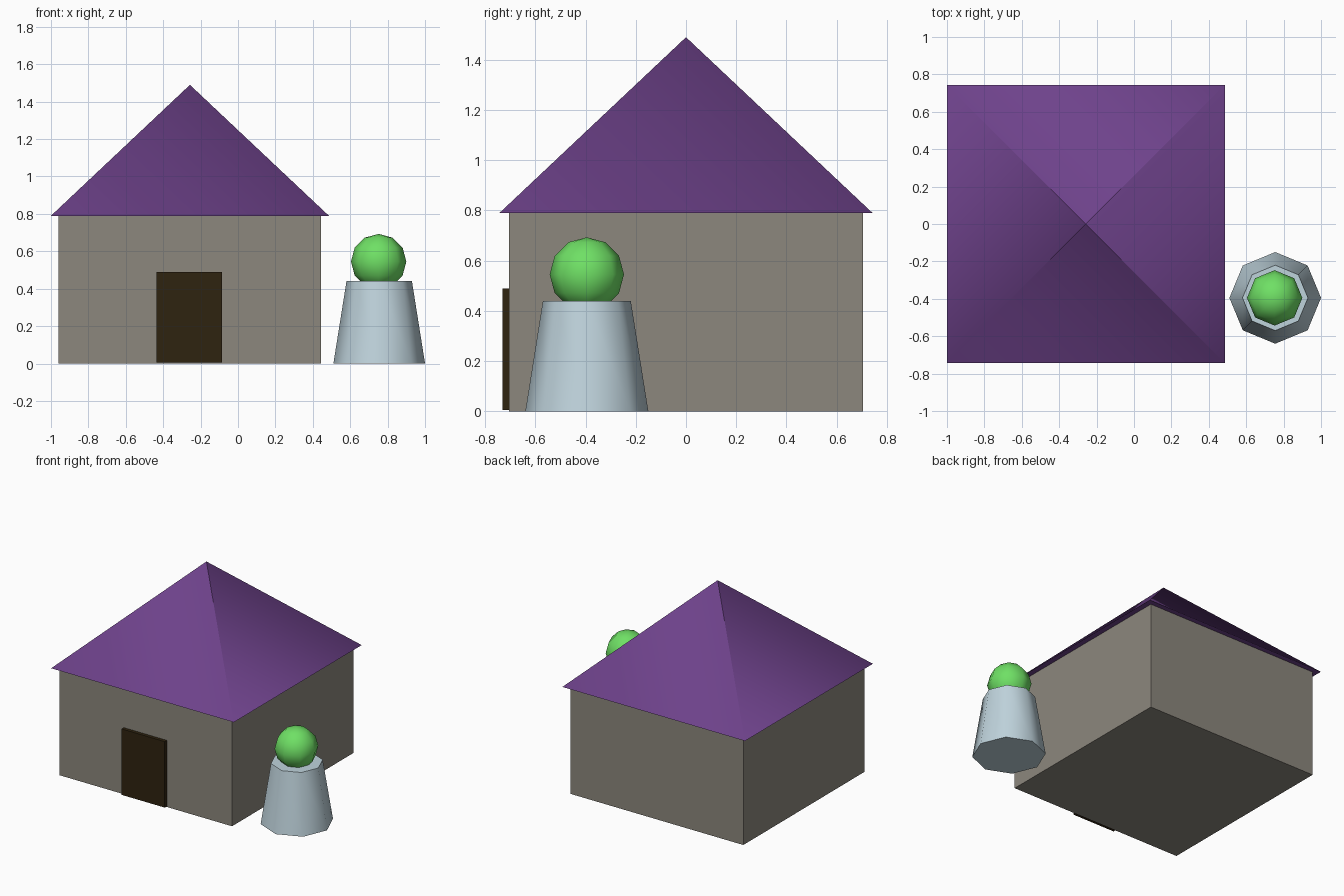
import bpy
import math
from mathutils import Vector

cube = bpy.data.objects.get("Cube")
if cube:
    bpy.data.objects.remove(cube, do_unlink=True)


def material(name, hex_code):
    def linear(c):
        return c / 12.92 if c <= 0.04045 else ((c + 0.055) / 1.055) ** 2.4
    rgb = [linear(int(hex_code[i:i + 2], 16) / 255) for i in (0, 2, 4)]
    mat = bpy.data.materials.new(name)
    mat.use_nodes = True
    mat.diffuse_color = (*rgb, 1)
    mat.node_tree.nodes["Principled BSDF"].inputs["Base Color"].default_value = (*rgb, 1)
    return mat


def finish(name, mat):
    obj = bpy.context.object
    obj.name = obj.data.name = name
    obj.data.materials.append(mat)
    return obj


def box(name, mat, low, high):
    low, high = Vector(low), Vector(high)
    bpy.ops.mesh.primitive_cube_add(size=1, location=(low + high) / 2)
    bpy.context.object.scale = high - low
    bpy.ops.object.transform_apply(location=False, rotation=False, scale=True)
    return finish(name, mat)


stone = material("stone grey", "8c877d")
purple = material("roof purple", "6e428b")
wood = material("dark wood", "2f2310")
pale = material("pale blue grey", "bfd3dc")
green = material("bright green", "6fe065")

# House walls and door
box("walls", stone, (-0.96, -0.705, 0), (0.445, 0.705, 0.79))
box("door", wood, (-0.435, -0.73, 0.005), (-0.085, -0.695, 0.49))

# Pyramid roof, with the shading rounded around the eaves and creased at the peak
half, eaves, rise = 0.743, 0.79, 0.70
corners = [(-half, -half, 0), (half, -half, 0), (half, half, 0), (-half, half, 0)]
sides = [(i, (i + 1) % 4, 4) for i in range(4)]
mesh = bpy.data.meshes.new("roof")
mesh.from_pydata(corners + [(0, 0, rise)], [], sides + [(3, 2, 1, 0)])
radius = half * math.sqrt(2)
outward = [Vector((x, y, radius * radius / rise)).normalized() for x, y, z in corners]
normals = []
for a, b, peak in sides:
    normals += [outward[a], outward[b], outward[b]]
normals += [Vector((0, 0, -1))] * 4
mesh.shade_smooth()
mesh.normals_split_custom_set(normals)
mesh.materials.append(purple)
roof = bpy.data.objects.new("roof", mesh)
roof.location = (-0.257, 0, eaves)
bpy.context.collection.objects.link(roof)

# Tapered pedestal and the ball on it
px, py = 0.755, -0.395
bpy.ops.mesh.primitive_cone_add(vertices=8, radius1=0.245, radius2=0.175,
                                depth=0.44, location=(px, py, 0.22))
finish("pedestal", pale)
bpy.ops.object.shade_smooth_by_angle(angle=math.radians(50))

bpy.ops.mesh.primitive_uv_sphere_add(segments=8, ring_count=6, radius=0.148,
                                     location=(px - 0.003, py, 0.545))
finish("ball", green)
bpy.ops.object.shade_smooth()
